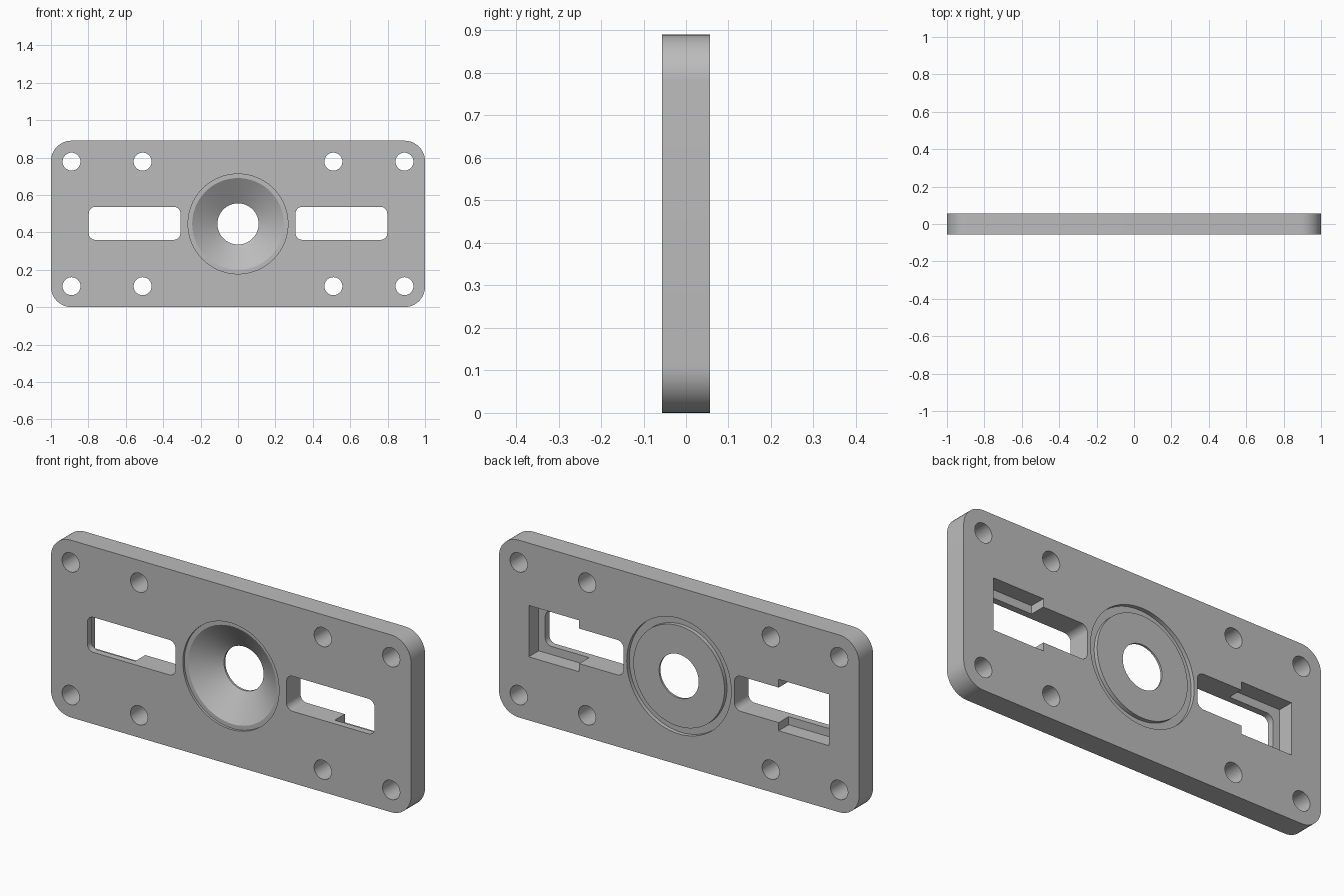
import bpy
import bmesh
from math import cos, sin, pi
from mathutils import Matrix, Vector

cube = bpy.data.objects.get("Cube")
if cube:
    bpy.data.objects.remove(cube, do_unlink=True)

HALF_T = 0.056          # half the plate thickness
MID_Z = 0.445           # height of the plate centre

grey = bpy.data.materials.new("mid grey")
grey.use_nodes = True
colour = (0.5, 0.5, 0.5, 1)
grey.diffuse_color = colour
grey.node_tree.nodes["Principled BSDF"].inputs["Base Color"].default_value = colour


def make_object(name, bm):
    bmesh.ops.recalc_face_normals(bm, faces=bm.faces)
    mesh = bpy.data.meshes.new(name)
    bm.to_mesh(mesh)
    bm.free()
    mesh.materials.append(grey)
    obj = bpy.data.objects.new(name, mesh)
    bpy.context.collection.objects.link(obj)
    return obj


def rounded_slab(name, x, z, w, h, r, y0, y1, steps=12):
    """Rounded rectangle in the xz plane, extruded from y0 to y1."""
    bm = bmesh.new()
    ring = []
    for i, (sx, sz) in enumerate([(1, 1), (-1, 1), (-1, -1), (1, -1)]):
        for k in range(steps + 1 if r else 1):
            a = (i + k / steps) * pi / 2
            ring.append(bm.verts.new((x + sx * (w / 2 - r) + r * cos(a), y0,
                                      z + sz * (h / 2 - r) + r * sin(a))))
    face = bm.faces.new(ring)
    out = bmesh.ops.extrude_face_region(bm, geom=[face])
    verts = [v for v in out["geom"] if isinstance(v, bmesh.types.BMVert)]
    bmesh.ops.translate(bm, verts=verts, vec=(0, y1 - y0, 0))
    return make_object(name, bm)


def lathe(name, profile, x=0, z=MID_Z, steps=96, closed=False):
    """Turn a (radius, y) profile around the y axis through x, z."""
    bm = bmesh.new()
    verts = [bm.verts.new((r, y, 0)) for r, y in profile]
    pairs = list(zip(verts, verts[1:]))
    if closed:
        pairs.append((verts[-1], verts[0]))
    edges = [bm.edges.new(p) for p in pairs]
    bmesh.ops.spin(bm, geom=verts + edges, cent=(0, 0, 0), axis=(0, 1, 0),
                   angle=2 * pi, steps=steps)
    bmesh.ops.remove_doubles(bm, verts=bm.verts, dist=1e-5)
    bmesh.ops.transform(bm, matrix=Matrix.Translation(Vector((x, 0, z))), verts=bm.verts)
    return make_object(name, bm)


plate = rounded_slab("mounting_plate", 0, MID_Z, 2, 2 * MID_Z, 0.11, -HALF_T, HALF_T)
cutters = []

# Screw holes along the top and bottom edges
for x in (-0.89, -0.51, 0.51, 0.89):
    for z in (MID_Z - 0.333, MID_Z + 0.333):
        cutters.append(lathe("screw_hole_cutter", [(0, -0.2), (0.048, -0.2), (0.048, 0.2), (0, 0.2)],
                             x, z, 40))

# Long slots with a square pocket behind their outer ends
for side in (-1, 1):
    cutters.append(rounded_slab("slot_cutter", side * 0.553, MID_Z + 0.003, 0.49, 0.176,
                                0.035, -0.2, 0.2))
    cutters.append(rounded_slab("pocket_cutter", side * 0.694, MID_Z + 0.003, 0.28, 0.258,
                                0, HALF_T - 0.079, 0.2))

# Conical dish in the front, opening into the centre hole
cutters.append(lathe("dish_cutter", [
    (0, -0.2), (0.267, -0.2), (0.267, -HALF_T + 0.012), (0.245, -HALF_T + 0.012),
    (0.11, HALF_T - 0.01), (0.11, 0.2), (0, 0.2)]))

# Ring groove in the back
cutters.append(lathe("groove_cutter", [
    (0.253, HALF_T - 0.02), (0.29, HALF_T - 0.02), (0.29, 0.2), (0.253, 0.2)], closed=True))

bpy.context.view_layer.objects.active = plate
for cutter in cutters:
    mod = plate.modifiers.new("cut", "BOOLEAN")
    mod.operation = "DIFFERENCE"
    mod.solver = "EXACT"
    mod.object = cutter
    bpy.ops.object.modifier_apply(modifier=mod.name)
    bpy.data.objects.remove(cutter, do_unlink=True)

# Smooth the curved walls and keep the rims sharp
bpy.ops.object.select_all(action="DESELECT")
plate.select_set(True)
bpy.ops.object.shade_smooth_by_angle(angle=pi / 7)
